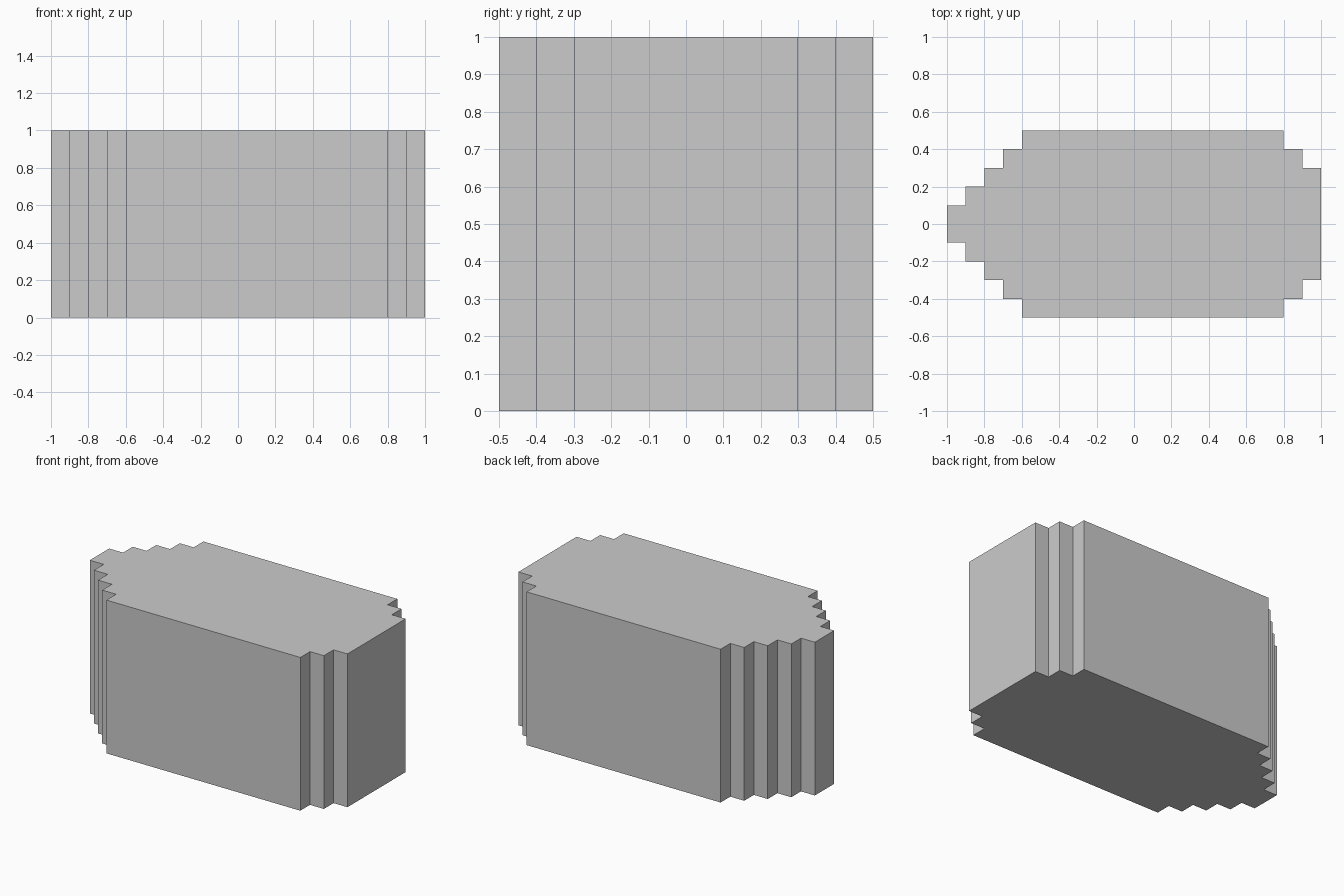
import bpy
import bmesh

if "Cube" in bpy.data.objects:
    bpy.data.objects.remove(bpy.data.objects["Cube"])

HEIGHT = 1.0

# Half-width of the block over each stretch along x: (x start, x end, half width)
steps = [(-1.0, -0.9, 0.1), (-0.9, -0.8, 0.2), (-0.8, -0.7, 0.3), (-0.7, -0.6, 0.4),
         (-0.6, 0.8, 0.5), (0.8, 0.9, 0.4), (0.9, 1.0, 0.3)]

# Stepped outline: back edge left to right, then its mirror image right to left
back = [(x, w) for x0, x1, w in steps for x in (x0, x1)]
outline = back + [(x, -y) for x, y in reversed(back)]

# Extrude the outline into a solid block
bm = bmesh.new()
base = bm.faces.new([bm.verts.new((x, y, 0)) for x, y in outline])
result = bmesh.ops.extrude_face_region(bm, geom=[base], use_keep_orig=True)
top_verts = [v for v in result["geom"] if isinstance(v, bmesh.types.BMVert)]
bmesh.ops.translate(bm, verts=top_verts, vec=(0, 0, HEIGHT))
bmesh.ops.recalc_face_normals(bm, faces=bm.faces)

mesh = bpy.data.meshes.new("stepped_block")
bm.to_mesh(mesh)
bm.free()
block = bpy.data.objects.new("stepped_block", mesh)
bpy.context.collection.objects.link(block)
